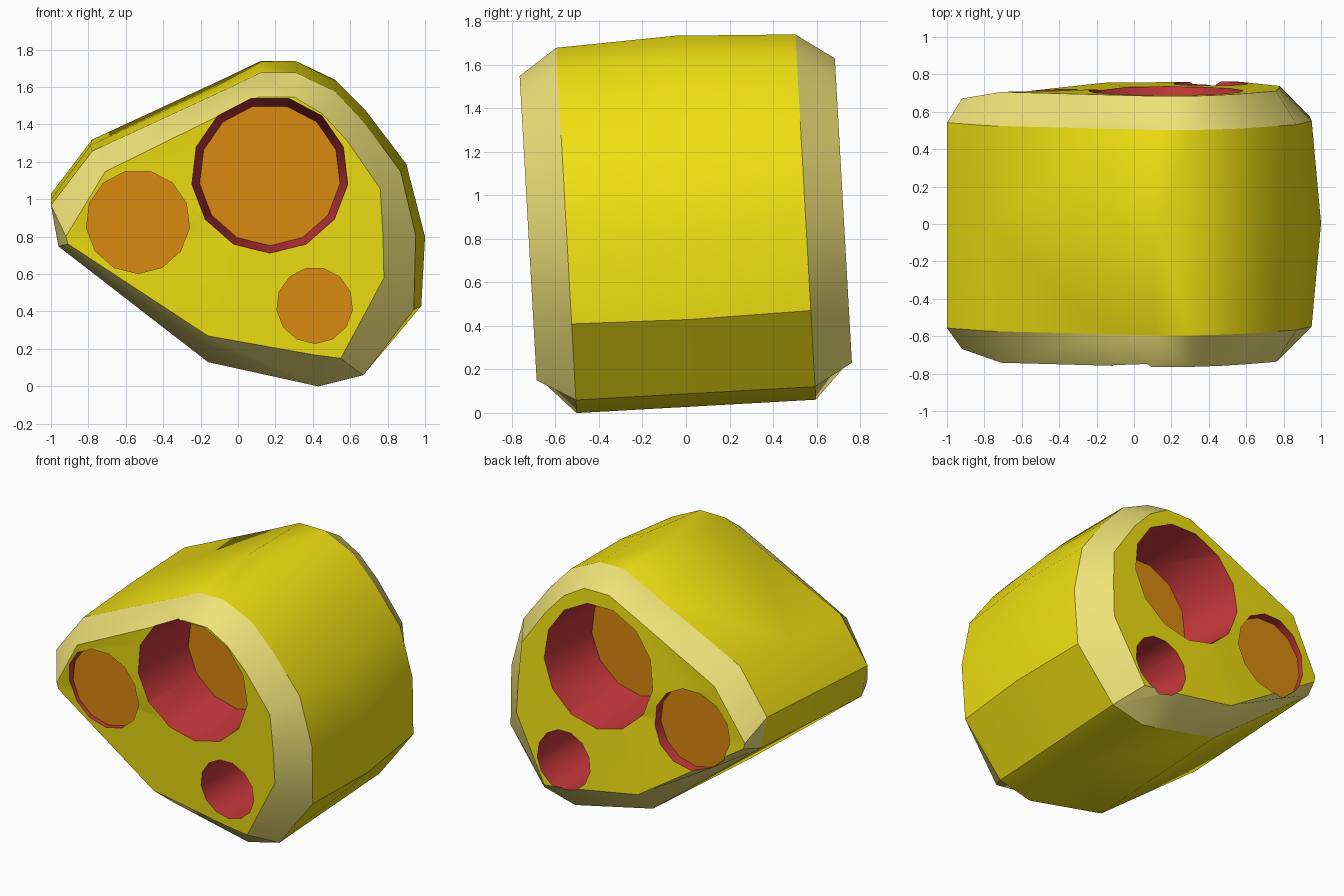
import bpy, bmesh, math

if "Cube" in bpy.data.objects:
    bpy.data.objects.remove(bpy.data.objects["Cube"])

# Shared palette: rind-free yellow, pale bevel, red hole walls, orange hole floors
MATS = []
for name, col in (("yellow", (0.87, 0.74, 0.006)), ("pale_yellow", (0.87, 0.76, 0.19)),
                  ("red", (0.58, 0.04, 0.045)), ("orange", (0.70, 0.25, 0.005))):
    m = bpy.data.materials.new(name)
    m.diffuse_color = (*col, 1)
    m.use_nodes = True
    m.node_tree.nodes["Principled BSDF"].inputs["Base Color"].default_value = m.diffuse_color
    MATS.append(m)
YELLOW, PALE, RED, ORANGE = range(4)


def finish(name, bm):
    bmesh.ops.recalc_face_normals(bm, faces=bm.faces)
    me = bpy.data.meshes.new(name)
    bm.to_mesh(me)
    bm.free()
    for m in MATS:
        me.materials.append(m)
    ob = bpy.data.objects.new(name, me)
    bpy.context.collection.objects.link(ob)
    return ob


def bridge(bm, a, b, mat):
    for i in range(len(a)):
        j = (i + 1) % len(a)
        bm.faces.new((a[i], a[j], b[j], b[i])).material_index = mat


# Cross-sections (x, z), clockwise from the left tip
RIM = [(-1, 1.0), (-.78, 1.29), (-.11, 1.6), (.12, 1.71), (.31, 1.71), (.52, 1.61), (.67, 1.45),
       (.87, 1.18), (.95, .84), (.94, .44), (.67, .09), (.43, .03), (-.16, .16), (-.96, .78)]
MID = [(-1, 1.0), (-.79, 1.29), (-.11, 1.61), (.12, 1.735), (.32, 1.735), (.53, 1.63), (.68, 1.48),
       (.9, 1.19), (1, .8), (.98, .43), (.67, .09), (.43, .03), (-.16, .16), (-.96, .78)]
CAP = [(-.92, .84), (-.71, 1.19), (-.1, 1.49), (.11, 1.59), (.3, 1.59), (.45, 1.5), (.58, 1.36),
       (.76, 1.1), (.775, .85), (.78, .62), (.55, .19), (.4, .21), (-.16, .31), (-.91, .8)]
TILT, ZC = math.radians(3.2), 0.87
S, C = math.sin(TILT), math.cos(TILT)


def tilted(bm, x, y, z):
    return bm.verts.new((x, y * C - (z - ZC) * S, z * C + y * S))


# Wedge body: bulged middle, pale bevels and tilted end faces
bm = bmesh.new()
mid = [tilted(bm, x, 0, z) for x, z in MID]
for side in (-1, 1):
    rim = [tilted(bm, x, side * .55, z) for x, z in RIM]
    cap = [tilted(bm, x, side * (.67 if x < -.9 else .725), z) for x, z in CAP]
    bridge(bm, mid, rim, YELLOW)
    bridge(bm, rim, cap, PALE)
    centre = tilted(bm, 0, side * .725, .85)
    for i in range(len(cap)):
        bm.faces.new((cap[i], cap[(i + 1) % len(cap)], centre)).material_index = YELLOW
body = finish("cheese_wedge", bm)


# Blind round holes, repeated on the front and back
def hole_cutter(x, z, r_rim, r_floor, y_floor, side, n=13):
    bm = bmesh.new()
    y_rim = .74
    r_out = r_rim + (r_rim - r_floor) * (.95 - y_rim) / (y_rim - y_floor)
    rings = []
    for y, r in ((y_floor, r_floor), (.95, r_out)):
        rings.append([bm.verts.new((x + r * math.sin(2 * math.pi * i / n), side * y,
                                    z - r * math.cos(2 * math.pi * i / n))) for i in range(n)])
    bridge(bm, rings[0], rings[1], RED)
    bm.faces.new(rings[0]).material_index = ORANGE
    bm.faces.new(rings[1]).material_index = RED
    ob = finish("hole_cutter", bm)
    ob.hide_render = True
    return ob


HOLES = [(.17, 1.13, .42, .378, .25), (-.535, .88, .277, .277, .645), (.41, .432, .203, .203, .25)]
bpy.context.view_layer.objects.active = body
body.select_set(True)
for side in (-1, 1):
    for h in HOLES:
        cutter = hole_cutter(*h, side)
        mod = body.modifiers.new("hole", "BOOLEAN")
        mod.operation = "DIFFERENCE"
        mod.solver = "EXACT"
        mod.object = cutter
        bpy.ops.object.modifier_apply(modifier=mod.name)
        bpy.data.objects.remove(cutter)

bpy.ops.object.shade_smooth_by_angle(angle=math.radians(30))
